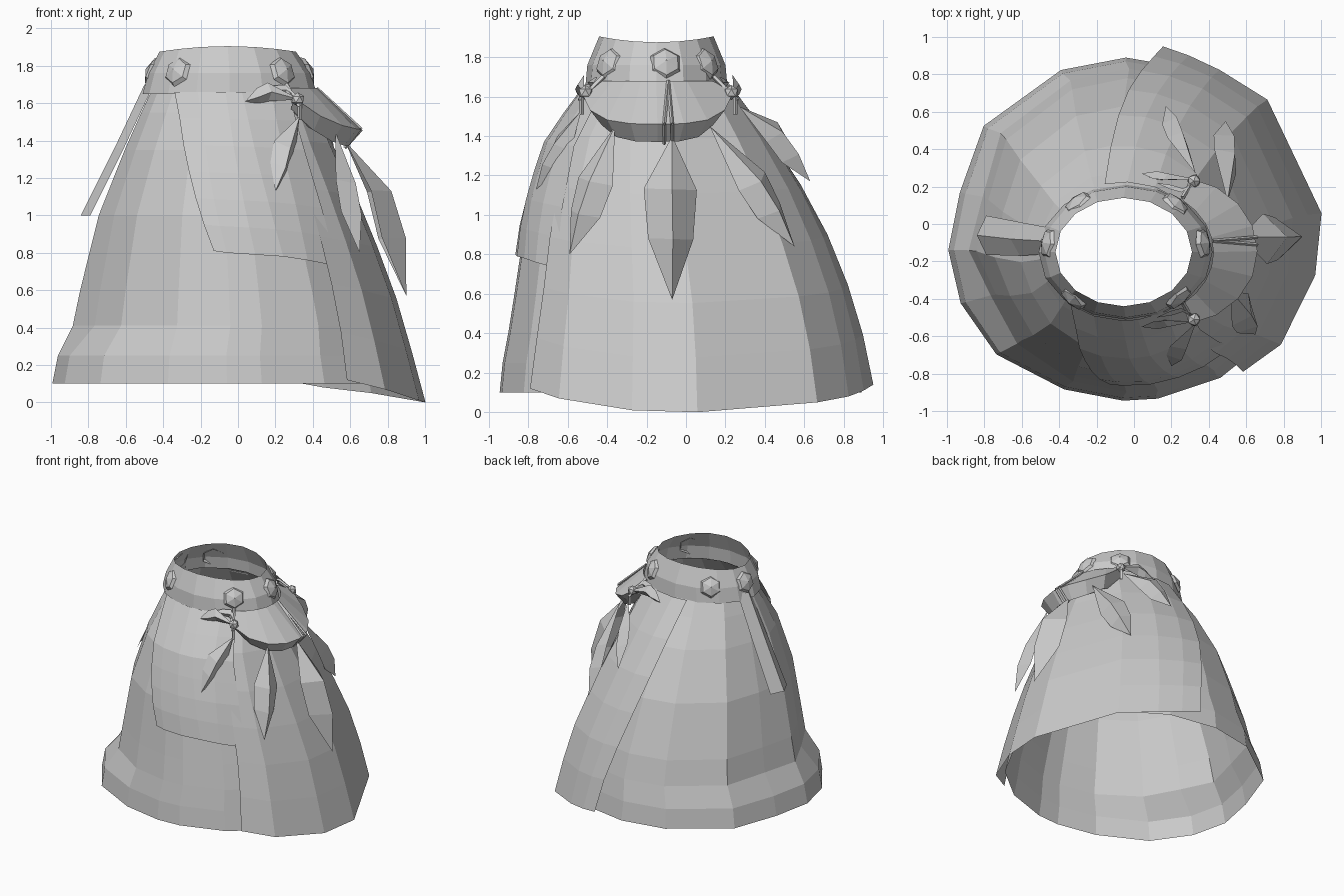
import bpy, bmesh, math
from math import sin, cos, radians
from mathutils import Vector

if "Cube" in bpy.data.objects:
    bpy.data.objects.remove(bpy.data.objects["Cube"])

cloth = bpy.data.materials.new("plain_grey")
cloth.use_nodes = True
GREY = (0.6, 0.6, 0.6, 1)
cloth.diffuse_color = GREY
cloth.node_tree.nodes["Principled BSDF"].inputs["Base Color"].default_value = GREY

# Skirt outline by height: z, x min, x max, y min, y max
ROWS = [(.1, -1, .95, -.945, .89), (.25, -.97, .91, -.93, .87),
        (.41, -.89, .87, -.9, .83), (.6, -.85, .81, -.87, .78),
        (1, -.75, .66, -.81, .63), (1.35, -.61, .5, -.7, .43),
        (1.55, -.52, .41, -.56, .28), (1.68, -.46, .36, -.46, .19)]
# Directions of the skirt's uneven pleats, and how far some move at hem and body
PLEATS = (-39, -15, 5, 45, 68, 91, 112, 143, 167, 187, 205, 225, 249, 268, 279, 300)
SHIFT = {167: (-.045, -.06), 205: (.02, -.045), 225: (.03, -.01)}


def mix(a, b, t):
    return a + (b - a) * t


def finish(name, bm):
    bmesh.ops.recalc_face_normals(bm, faces=bm.faces)
    me = bpy.data.meshes.new(name)
    bm.to_mesh(me)
    bm.free()
    me.materials.append(cloth)
    ob = bpy.data.objects.new(name, me)
    bpy.context.collection.objects.link(ob)


def loft(name, rows, closed=False):
    """Skin rows of points with quads."""
    bm = bmesh.new()
    vs = [[bm.verts.new(p) for p in row] for row in rows]
    n = len(rows[0])
    for r, s in zip(vs, vs[1:]):
        for i in range(n if closed else n - 1):
            j = (i + 1) % n
            bm.faces.new((r[i], r[j], s[j], s[i]))
    finish(name, bm)


def oval(box, deg, z, off=0.0):
    x0, x1, y0, y1 = box
    a = radians(deg)
    return Vector(((x0 + x1) / 2 + ((x1 - x0) / 2 + off) * cos(a),
                   (y0 + y1) / 2 + ((y1 - y0) / 2 + off) * sin(a), z))


def on_skirt(deg, z, off=0.0):
    k = 0
    while k < len(ROWS) - 2 and z > ROWS[k + 1][0]:
        k += 1
    lo, hi = ROWS[k], ROWS[k + 1]
    t = (z - lo[0]) / (hi[0] - lo[0])
    return oval([mix(a, b, t) for a, b in zip(lo[1:], hi[1:])], deg, z, off)


def pleat(deg, z):
    hem, body = SHIFT.get(deg, (0, 0))
    return on_skirt(deg, z, hem if z < .3 else body * (1.68 - z) / 1.27)


def drape(name, top, bottom, hems, flare, z_top, off, rows):
    """Cloth layer over the skirt: column directions, hem heights and hem offsets."""
    loft(name, [[on_skirt(mix(a, b, (r / rows) ** .7), mix(z_top, h, r / rows),
                          mix(off, f, r / rows))
                 for a, b, h, f in zip(top, bottom, hems, flare)] for r in range(rows + 1)])


def leaf(name, root, mid, tip, width, fold):
    """Leaf folded along a raised middle ridge."""
    root, mid, tip = Vector(root), Vector(mid), Vector(tip)
    out = Vector((mid.x + .05, mid.y + .14, 0)).normalized()
    side = (tip - root).cross(out).normalized() * width / 2
    low = mix(mid, tip, .45)
    bm = bmesh.new()
    sv = [bm.verts.new(p) for p in (root, mid, low + out * fold * .35, tip)]
    for s in (-1, 1):
        a = bm.verts.new(mid + side * s - out * fold)
        b = bm.verts.new(low + side * s * .85 - out * fold * .8)
        bm.faces.new((sv[0], sv[1], a))
        bm.faces.new((sv[1], sv[2], b, a))
        bm.faces.new((sv[2], sv[3], b))
    finish(name, bm)


def cord(name, a, b, r):
    """Thin four-sided tie between two points."""
    a, b = Vector(a), Vector(b)
    q = (b - a).to_track_quat('Z', 'Y')
    ring = [q @ Vector((r * cos(k * math.pi / 2), r * sin(k * math.pi / 2), 0)) for k in range(4)]
    loft(name, [[p + v for v in ring] for p in (a, b)], True)


# Main skirt
loft("skirt", [[pleat(d, row[0]) for d in PLEATS] for row in ROWS], True)

# Side overskirt and front panel
drape("overskirt", (-50, -39, -15, 5, 45, 68, 88, 104), (-53, -39, -15, 5, 45, 62, 72, 80),
      (.12, .07, .01, 0, .05, .08, .11, .14), (.04, .06, .03, .03, .055, .045, .06, .08),
      1.66, .02, 6)
drape("front_panel", (-129, -111, -92, -81, -60, -45), (-97, -92, -81, -70, -60, -47),
      (.81, .8, .79, .78, .76, .73), (.025,) * 6, 1.66, .04, 6)

# Creased tab hanging from the right of the waistband
loft("side_tab", [[(x + .05, y + w, z), (x, y, z), (x + .05, y - w, z)]
                  for x, y, z, w in ((-.5, -.09, 1.7, .07), (-.66, -.08, 1.36, .09),
                                     (-.84, -.06, 1, .105))])

# Waistband with gently raised front and back
BELT = [(1.65, (-.51, .42, -.51, .21)), (1.76, (-.48, .39, -.5, .2)), (1.875, (-.42, .31, -.44, .14))]
loft("waistband", [[oval(box, i * 22.5, z + (.03 * sin(radians(i * 22.5)) ** 2 if z > 1.8 else 0))
                    for i in range(16)] for z, box in BELT], True)

# Faceted studs around the waistband
for n, deg in enumerate((8, 50, 128, 172, 228, 313)):
    p = oval(BELT[1][1], deg, 1.77, -.015)
    out = Vector((cos(radians(deg)), sin(radians(deg)), .4)).normalized()
    side = out.cross(Vector((0, 0, 1))).normalized()
    up = side.cross(out)
    rings = []
    for r, d in ((.085, -.01), (.07, .012), (.002, .035)):
        rings.append([p + out * d + (side * sin(k * math.pi / 3) + up * cos(k * math.pi / 3)) * r
                      for k in range(6)])
    loft(f"stud_{n + 1}", rings, True)

# Gathered sash hanging on the left hip
RIM = (-.22, .66, -.54, .25)
sash = []
for i in range(9):
    u = i / 4 - 1
    sag = 1 - abs(u) ** 3
    sash.append([oval(BELT[0][1], 50 * u, 1.68, .005),
                 oval(RIM, 80 * u, mix(1.63, 1.46, sag)),
                 oval(RIM, 80 * u, mix(1.57, 1.37, sag), -.07),
                 oval(BELT[0][1], 50 * u, 1.5, .01)])
loft("hip_sash", sash, True)

# Knots, tails and ties at both sash ends
for tag, s in (("front", -1), ("back", 1)):
    def at(x, d, z):
        return (x, -.14 + s * d, z)
    bm = bmesh.new()
    bmesh.ops.create_icosphere(bm, subdivisions=1, radius=.038)
    bmesh.ops.translate(bm, verts=bm.verts, vec=at(.32, .37, 1.62))
    finish(tag + "_knot", bm)
    leaf(tag + "_sash_tail", at(.33, .38, 1.62), at(.18, .41, 1.66), at(.04, .41, 1.61), .1, .04)
    leaf(tag + "_small_tail", at(.34, .36, 1.62), at(.26, .33, 1.67), at(.12, .36, 1.67), .06, .02)
    cord(tag + "_tie", at(.26, .28, 1.7), at(.33, .4, 1.58), .012)
    cord(tag + "_lower_tie", at(.33, .39, 1.6), at(.33, .39, 1.51), .012)
for tag, y in (("front", -.11), ("back", -.07)):
    cord(tag + "_middle_tie", (.42, -.09, 1.68), (.66, y, 1.46), .009)
    cord(tag + "_middle_lower_tie", (.66, y, 1.46), (.57, y, 1.36), .009)

# Leaves hanging from the sash
leaf("middle_leaf", (.57, -.07, 1.4), (.82, -.07, 1.13), (.9, -.07, .57), .27, .12)
leaf("front_leaf", (.52, -.36, 1.45), (.63, -.49, 1.17), (.65, -.59, .8), .2, .07)
leaf("back_leaf", (.5, .12, 1.45), (.54, .38, 1.17), (.49, .55, .84), .2, .07)
leaf("small_front_leaf", (.33, -.53, 1.53), (.28, -.67, 1.36), (.2, -.76, 1.13), .15, .06)
leaf("small_back_leaf", (.33, .27, 1.55), (.26, .49, 1.42), (.17, .63, 1.17), .16, .06)
